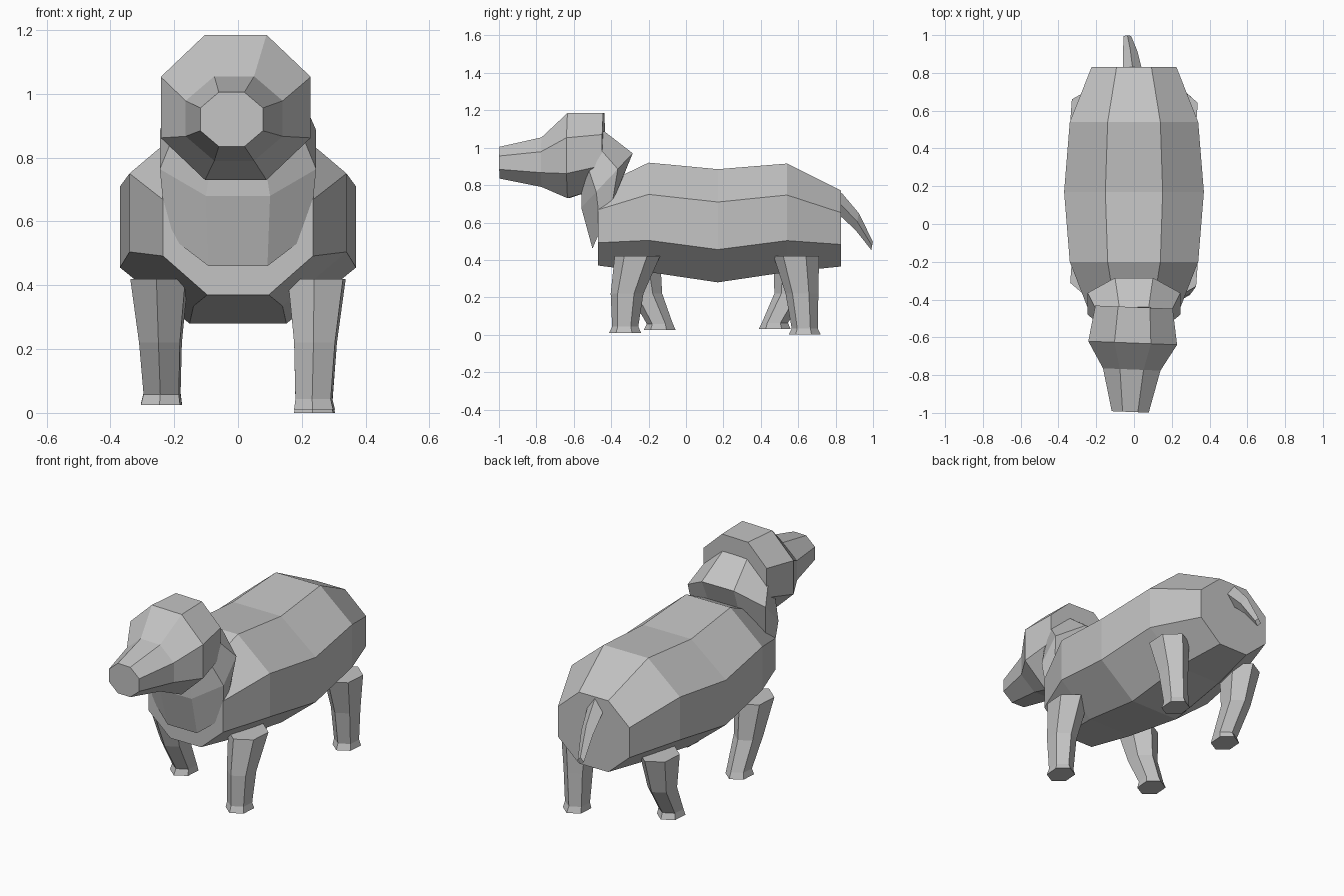
import bpy
import bmesh
from math import cos, sin, radians

default = bpy.data.objects.get("Cube")
if default:
    bpy.data.objects.remove(default, do_unlink=True)

# One plain grey for the whole animal
grey = bpy.data.materials.new("plain_grey")
grey.use_nodes = True
colour = (0.55, 0.55, 0.55, 1)
grey.diffuse_color = colour
grey.node_tree.nodes["Principled BSDF"].inputs["Base Color"].default_value = colour


def loft(name, rings):
    """Skin a list of equal-length rings and cap both ends."""
    bm = bmesh.new()
    loops = [[bm.verts.new(p) for p in ring] for ring in rings]
    count = len(loops[0])
    for a, b in zip(loops, loops[1:]):
        for i in range(count):
            j = (i + 1) % count
            bm.faces.new((a[i], a[j], b[j], b[i]))
    bm.faces.new(loops[0])
    bm.faces.new(loops[-1])
    bmesh.ops.recalc_face_normals(bm, faces=bm.faces)
    mesh = bpy.data.meshes.new(name)
    bm.to_mesh(mesh)
    bm.free()
    mesh.materials.append(grey)
    obj = bpy.data.objects.new(name, mesh)
    bpy.context.collection.objects.link(obj)
    return obj


def octagon(low, high, half, cx=0, yaw=0):
    """Octagon across x, standing between two (y, z) points."""
    corners = [(-.41, 0), (.41, 0), (1, .29), (1, .71),
               (.41, 1), (-.41, 1), (-1, .71), (-1, .29)]
    ring = []
    for s, t in corners:
        y = low[0] + (high[0] - low[0]) * t
        z = low[1] + (high[1] - low[1]) * t
        ring.append((cx + s * half, y - yaw * s * half, z))
    return ring


def hexagon(x, y, z, rx, ry):
    """Flat, slightly turned hexagon."""
    return [(x + rx * cos(radians(25 + 60 * i)),
             y + ry * sin(radians(25 + 60 * i)), z) for i in range(6)]


# Barrel body: y, bottom, top, half width
body = [(-.47, .37, .79, .235), (-.2, .335, .92, .34), (.17, .28, .885, .37),
        (.54, .335, .915, .34), (.83, .365, .77, .225)]
loft("body", [octagon((y, lo), (y, hi), w) for y, lo, hi, w in body])

# Neck: tilted octagons from chest into the head
loft("neck", [octagon((-.50, .46), (-.35, .81), .225),
              octagon((-.56, .68), (-.285, .97), .245),
              octagon((-.56, .82), (-.44, 1.09), .19)])

# Head with tapering muzzle: y, bottom, top, half width, centre x
head = [(-.44, .79, 1.185, .205, 0), (-.63, .73, 1.185, .235, -.007),
        (-.77, .79, 1.055, .152, -.012), (-.995, .835, 1.005, .098, -.02)]
loft("head", [octagon((y, lo), (y, hi), w, cx, .04)
              for y, lo, hi, w, cx in head])

# Legs in a walking pose: side, y at top, knee and foot, sole height
legs = {"front_left_leg": (1, -.26, -.315, -.325, .01),
        "front_right_leg": (-1, -.26, -.215, -.14, .025),
        "hind_left_leg": (1, .59, .62, .635, .0),
        "hind_right_leg": (-1, .59, .56, .475, .03)}
for name, (side, top, knee, foot, sole) in legs.items():
    x = side * .243
    loft(name, [hexagon(side * .247, top, .42, .1, .122),
                hexagon(x, knee, .22, .074, .088),
                hexagon(side * .238, foot, sole + .033, .064, .07),
                hexagon(side * .24, foot, sole, .071, .086)])

# Drooping tail: x, y, z, half width, half height
tail = [(-.008, .82, .705, .05, .055), (-.02, .915, .605, .038, .045),
        (-.035, .995, .475, .02, .022)]
loft("tail", [[(x - w, y, z), (x, y - h * .2, z - h),
               (x + w, y, z), (x, y + h * .2, z + h)]
              for x, y, z, w, h in tail])
